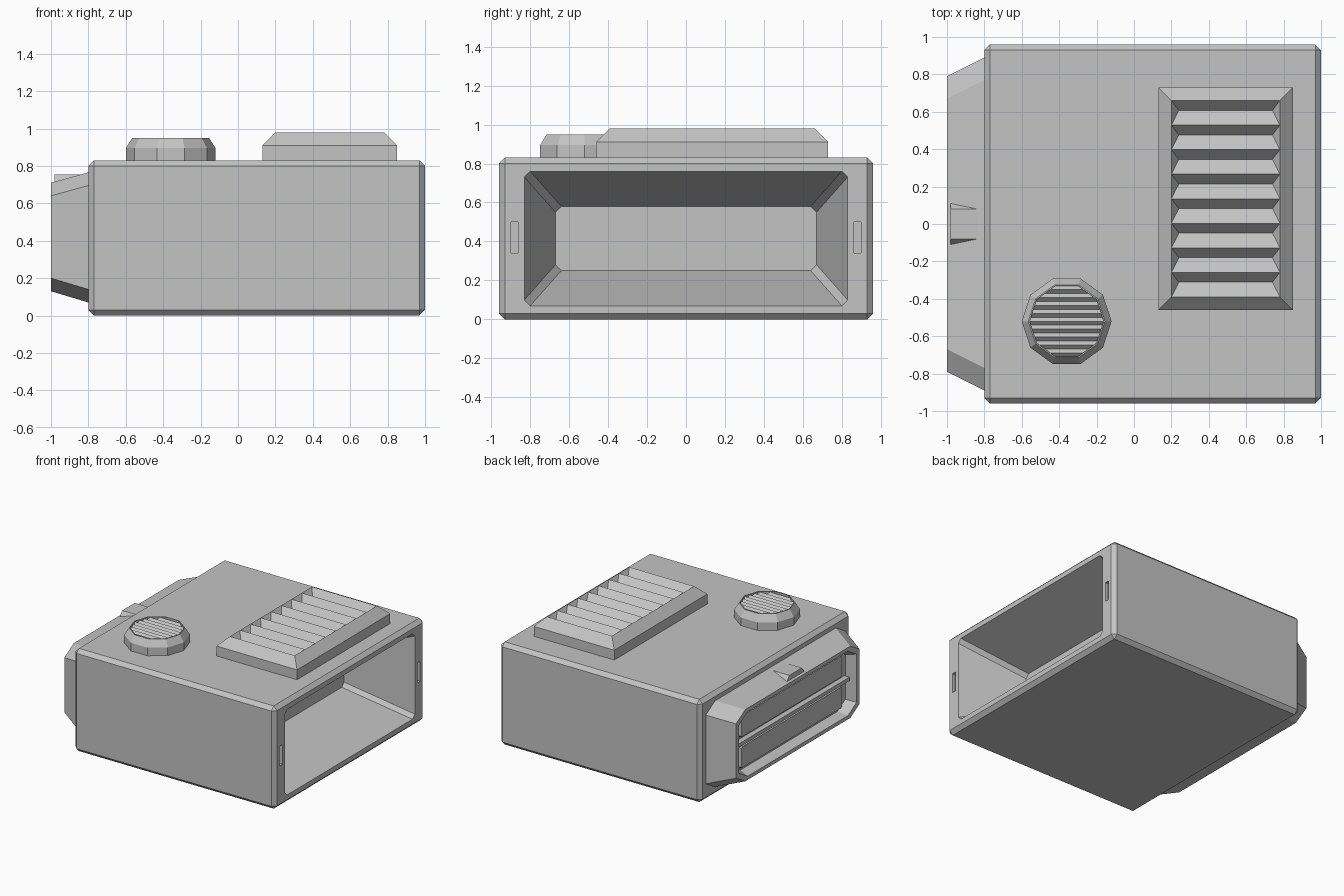
import bpy, bmesh, math
from mathutils import Vector

old = bpy.data.objects.get("Cube")
if old:
    bpy.data.objects.remove(old)

GREY = (0.55, 0.55, 0.55, 1)
grey = bpy.data.materials.new("plain grey")
grey.use_nodes = True
grey.diffuse_color = GREY
grey.node_tree.nodes["Principled BSDF"].inputs["Base Color"].default_value = GREY


def finish(name, bm):
    bmesh.ops.recalc_face_normals(bm, faces=bm.faces)
    mesh = bpy.data.meshes.new(name)
    bm.to_mesh(mesh)
    bm.free()
    mesh.materials.append(grey)
    obj = bpy.data.objects.new(name, mesh)
    bpy.context.collection.objects.link(obj)
    return obj


def loft(name, rings, cap_end=True):
    """Skin equal-length rings and close the ends."""
    bm = bmesh.new()
    loops = [[bm.verts.new(p) for p in ring] for ring in rings]
    n = len(loops[0])
    for a, b in zip(loops, loops[1:]):
        for i in range(n):
            j = (i + 1) % n
            bm.faces.new((a[i], a[j], b[j], b[i]))
    bm.faces.new(loops[0])
    if cap_end:
        bm.faces.new(loops[-1])
    return finish(name, bm)


def octagon(x, half_y, z0, z1, cy, cz):
    """Corner-cut rectangle facing along x."""
    half = [(half_y - cy, z0), (half_y, z0 + cz), (half_y, z1 - cz), (half_y - cy, z1)]
    return [(x, y, z) for y, z in half] + [(x, -y, z) for y, z in reversed(half)]


def rectangle(x0, x1, y0, y1, z):
    return [(x0, y0, z), (x1, y0, z), (x1, y1, z), (x0, y1, z)]


def box(name, x0, x1, y0, y1, z0, z1):
    return loft(name, [rectangle(x0, x1, y0, y1, z) for z in (z0, z1)])


def cut(obj, cutter):
    mod = obj.modifiers.new("cut", 'BOOLEAN')
    mod.operation, mod.solver, mod.object = 'DIFFERENCE', 'EXACT', cutter
    bpy.context.view_layer.objects.active = obj
    bpy.ops.object.modifier_apply(modifier=mod.name)
    bpy.data.objects.remove(cutter)


# Main housing with bevelled edges
housing = box("housing", -0.80, 1.0, -0.96, 0.96, 0, 0.83)
bev = housing.modifiers.new("bevel", 'BEVEL')
bev.width, bev.segments = 0.03, 1
bpy.context.view_layer.objects.active = housing
bpy.ops.object.modifier_apply(modifier=bev.name)

# Tapered mouth and the two latch slots beside it
cut(housing, loft("mouth_cutter", [
    octagon(0.48, 0.67, 0.25, 0.58, 0.03, 0.03),
    octagon(1.04, 0.842, 0.056, 0.774, 0.03, 0.03)]))
for y in (-0.88, 0.88):
    cut(housing, box("slot_cutter", 0.975, 1.05, y - 0.018, y + 0.018, 0.34, 0.50))

# Tapered end frame with a recess
loft("end_frame", [
    octagon(-0.79, 0.895, 0.067, 0.768, 0.12, 0.07),
    octagon(-1.0, 0.79, 0.13, 0.71, 0.12, 0.07),
    octagon(-1.0, 0.75, 0.16, 0.68, 0.11, 0.065),
    octagon(-0.92, 0.72, 0.18, 0.66, 0.10, 0.06)])

# Two panels and a divider inside the end frame
for label, z0, z1 in (("lower", 0.20, 0.39), ("upper", 0.45, 0.64)):
    loft(label + "_end_panel", [
        octagon(-0.91, 0.65, z0, z1, 0.01, 0.01),
        octagon(-0.945, 0.64, z0 + 0.01, z1 - 0.01, 0.01, 0.01)])
box("end_divider", -0.965, -0.91, -0.71, 0.71, 0.405, 0.435)

# Catch on top of the end frame
loft("top_catch", [
    rectangle(-0.98, -0.80, -0.11, 0.11, 0.69),
    rectangle(-0.98, -0.80, -0.11, 0.11, 0.715),
    rectangle(-0.98, -0.80, -0.08, 0.08, 0.755)])

# Rectangular vent surround
X0, X1, Y0, Y1 = 0.13, 0.85, -0.46, 0.73
TOP, LOW, SLOPE = 0.98, 0.92, 0.07


def vent_ring(inset, z):
    return rectangle(X0 + inset, X1 - inset, Y0 + inset, Y1 - inset, z)


loft("vent_surround", [
    vent_ring(0, 0.82), vent_ring(0, 0.91), vent_ring(SLOPE, TOP),
    vent_ring(SLOPE + 0.04, LOW)])

# Saw-tooth louvres of the vent
count = 8
pitch = (Y1 - Y0 - 2 * SLOPE) / count
for i in range(count):
    ridge = Y1 - SLOPE - i * pitch
    tooth = [(ridge, TOP), (ridge - 0.4 * pitch, LOW), (ridge - pitch, TOP),
             (ridge - pitch, LOW - 0.03), (ridge, LOW - 0.03)]
    # Slats narrow towards the valley to follow the sloping side walls
    loft("vent_louvre", [
        [(x + s * (0.04 if z < TOP else 0), y, z) for y, z in tooth]
        for x, s in ((X0 + SLOPE, 1), (X1 - SLOPE, -1))])

# Ten-sided round vent
CX, CY = -0.36, -0.52


def decagon(r, z):
    return [(CX + r * math.cos(math.tau * i / 10),
             CY + r * math.sin(math.tau * i / 10), z) for i in range(10)]


loft("round_vent", [decagon(0.24, 0.82), decagon(0.24, 0.895), decagon(0.205, 0.95),
                    decagon(0.198, 0.95), decagon(0.198, 0.90)])

# Pleated grille inside the round vent
bm = bmesh.new()
bm.faces.new([bm.verts.new(p) for p in decagon(0.199, 0.925)])
rows = 18
step = 0.38 / rows
for i in range(rows + 1):
    y = CY - 0.19 + i * step
    bmesh.ops.bisect_plane(bm, geom=bm.verts[:] + bm.edges[:] + bm.faces[:],
                           plane_co=Vector((CX, y, 0)), plane_no=Vector((0, 1, 0)))
for v in bm.verts:
    phase = abs((v.co.y - CY + 0.19) / step) % 2
    v.co.z = 0.925 + 0.02 * (1 - abs(1 - phase))
grille = finish("round_grille", bm)
if sum(p.normal.z for p in grille.data.polygons) < 0:
    grille.data.flip_normals()
